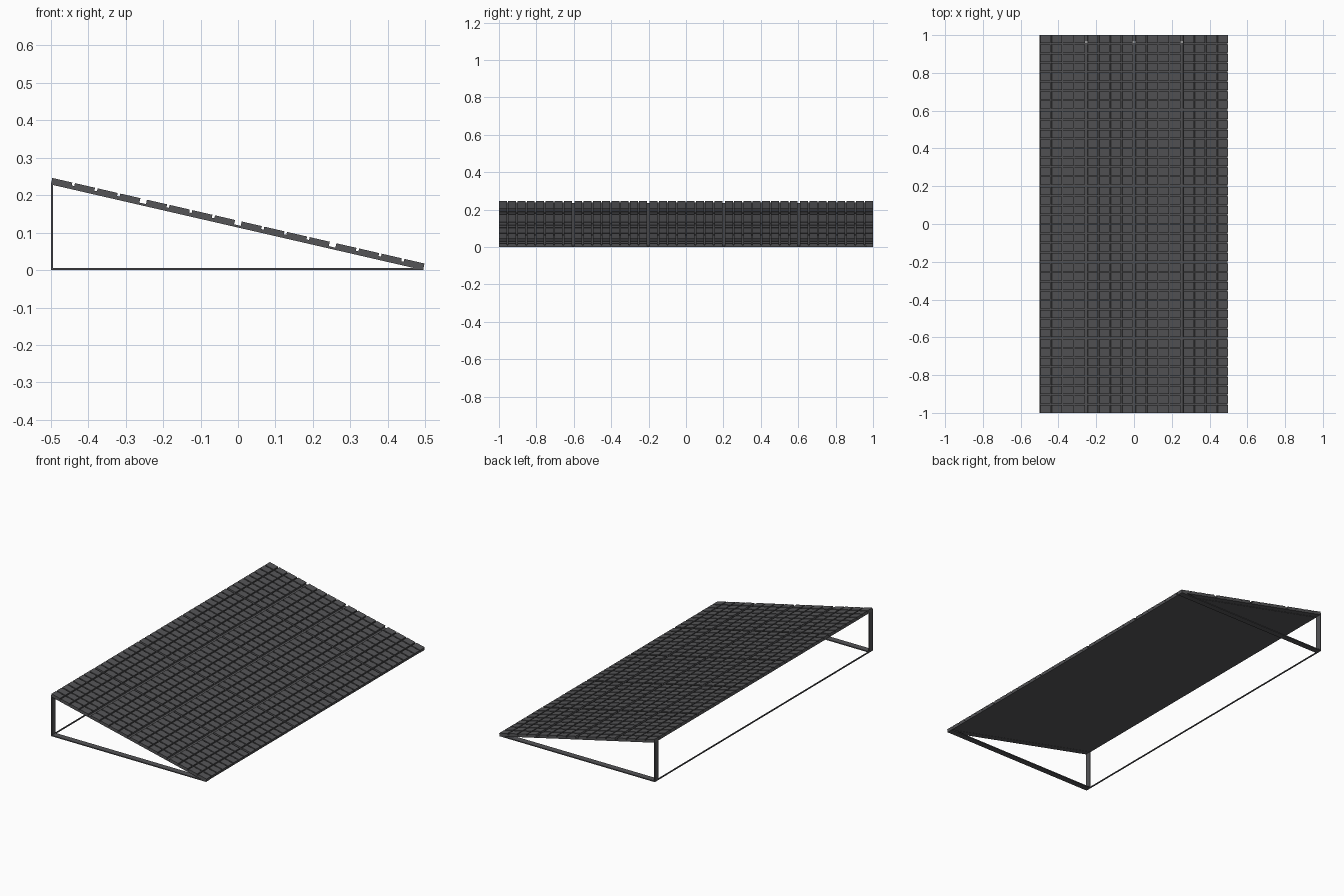
import bpy, bmesh, math
from mathutils import Matrix, Vector

if "Cube" in bpy.data.objects:
    bpy.data.objects.remove(bpy.data.objects["Cube"])

TILT = math.radians(12.95)
LEN = 1.02            # length along the slope
W = 0.035             # width of the frame strips
T = 0.006             # thickness of the frame strips
slope = Matrix.Translation((-0.5, 0, 0.2285)) @ Matrix.Rotation(TILT, 4, 'Y')

mat = bpy.data.materials.new("dark_grey")
mat.diffuse_color = (0.09, 0.09, 0.095, 1)
mat.use_nodes = True
mat.node_tree.nodes["Principled BSDF"].inputs["Base Color"].default_value = mat.diffuse_color


def boxes(name, spans, matrix=Matrix()):
    """One object from boxes given as (x0, x1, y0, y1, z0, z1)."""
    bm = bmesh.new()
    for x0, x1, y0, y1, z0, z1 in spans:
        mid = Vector((x0 + x1, y0 + y1, z0 + z1)) / 2
        size = Matrix.Diagonal((x1 - x0, y1 - y0, z1 - z0, 1))
        bmesh.ops.create_cube(bm, size=1, matrix=matrix @ Matrix.Translation(mid) @ size)
    me = bpy.data.meshes.new(name)
    bm.to_mesh(me)
    bm.free()
    me.materials.append(mat)
    ob = bpy.data.objects.new(name, me)
    bpy.context.collection.objects.link(ob)
    return ob


def split(a, b, n, gap):
    """Split a..b into n spans separated by a gap."""
    w = (b - a - gap * (n - 1)) / n
    return [(a + i * (w + gap), a + i * (w + gap) + w) for i in range(n)]


# support triangles at both ends, joined by a thin rail at the back
ends = [(-1, -1 + W), (1 - W, 1)]
boxes("base_bars", [(-0.5, 0.495, a, b, 0, T) for a, b in ends])
boxes("posts", [(-0.5, -0.5 + T, a, b, 0, 0.2285) for a, b in ends])
boxes("rafters", [(0, LEN, a, b, 0, T) for a, b in ends], slope)
boxes("back_rail", [(-0.5, -0.5 + T, -1, 1, 0, T)])

# backing sheet between the rafters
boxes("backing_sheet", [(0, LEN, -1 + W, 0.96, 0.001, T)], slope)

# 4 x 5 panels, each a plate carrying 4 x 8 raised cells
plates, cells = [], []
for u0, u1 in split(0, LEN, 4, 0.018):
    for v0, v1 in split(-1, 1, 5, 0.013):
        plates.append((u0, u1, v0, v1, T, 0.010))
        for a, b in split(u0, u1, 4, 0.007):
            for c, d in split(v0, v1, 8, 0.007):
                cells.append((a, b, c, d, 0.010, 0.018))
boxes("panel_plates", plates, slope)
boxes("panel_cells", cells, slope)
